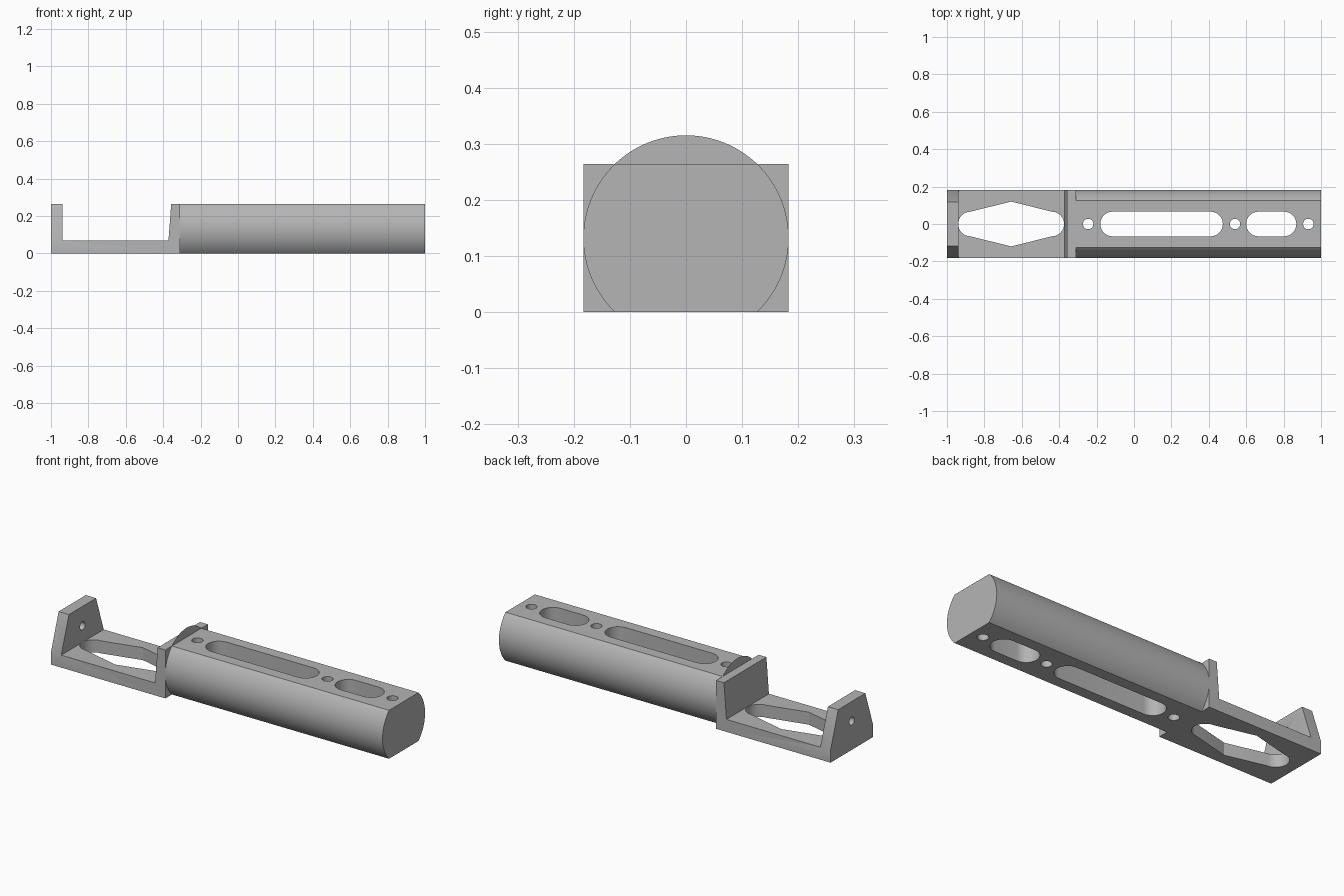
import bpy, bmesh, math
from mathutils import Vector

if "Cube" in bpy.data.objects:
    bpy.data.objects.remove(bpy.data.objects["Cube"])

R, CZ, TOP, FLOOR = 0.183, 0.132, 0.264, 0.068   # round radius, its centre height, flat top, cradle floor
X_JOIN = -0.31

grey = bpy.data.materials.new("light grey")
grey.diffuse_color = (0.46, 0.46, 0.46, 1)
grey.use_nodes = True
grey.node_tree.nodes["Principled BSDF"].inputs["Base Color"].default_value = grey.diffuse_color


def prism(name, loops, axis, lo, hi):
    """Extrude closed 2D outlines along an axis; the outline uses the other two axes in order."""
    def place(p, t):
        c = list(p)
        c.insert(axis, t)
        return Vector(c)
    bm = bmesh.new()
    for pts in loops:
        a = [bm.verts.new(place(p, lo)) for p in pts]
        if hi is None:
            bm.faces.new(a)
            continue
        b = [bm.verts.new(place(p, hi)) for p in pts]
        bm.faces.new(a)
        bm.faces.new(b[::-1])
        for i in range(len(a)):
            j = (i + 1) % len(a)
            bm.faces.new((a[j], a[i], b[i], b[j]))
    bmesh.ops.recalc_face_normals(bm, faces=bm.faces)
    me = bpy.data.meshes.new(name)
    bm.to_mesh(me)
    bm.free()
    me.materials.append(grey)
    ob = bpy.data.objects.new(name, me)
    bpy.context.collection.objects.link(ob)
    return ob


def arc(cx, cy, r, a0, a1, n):
    return [(cx + r * math.cos(math.radians(a0 + (a1 - a0) * i / n)),
             cy + r * math.sin(math.radians(a0 + (a1 - a0) * i / n))) for i in range(n + 1)]


def circle(cx, cy, r):
    return arc(cx, cy, r, 0, 360, 32)[:-1]


def slot(x0, x1, r, bulge=None):
    """Round-ended slot along x, optionally widened to a point in the middle."""
    mid = (x0 + x1) / 2
    pts = arc(x1 - r, 0, r, -90, 90, 16)
    if bulge:
        pts.append((mid, bulge))
    pts += arc(x0 + r, 0, r, 90, 270, 16)
    if bulge:
        pts.append((mid, -bulge))
    return pts


def cut(ob, cutter):
    cutter.hide_render = True
    m = ob.modifiers.new("cut", 'BOOLEAN')
    m.operation, m.solver, m.object = 'DIFFERENCE', 'EXACT', cutter
    bpy.context.view_layer.objects.active = ob
    bpy.ops.object.modifier_apply(modifier=m.name)
    bpy.data.objects.remove(cutter)


def smooth(ob):
    bpy.ops.object.select_all(action='DESELECT')
    ob.select_set(True)
    bpy.context.view_layer.objects.active = ob
    bpy.ops.object.shade_smooth_by_angle(angle=math.radians(25))


# Rounded bar with flat top and bottom
half = math.degrees(math.asin((TOP - CZ) / R))
body = prism("body", [arc(0, CZ, R, -half, half, 40) + arc(0, CZ, R, 180 - half, 180 + half, 40)],
             0, X_JOIN, 1.0)
cut(body, prism("body_cutter",
                [slot(-0.18, 0.475, 0.066), slot(0.60, 0.868, 0.066)]
                + [circle(x, 0, 0.028) for x in (-0.245, 0.54, 0.932)], 2, -0.1, 0.5))
smooth(body)

# Open cradle: floor, end plate and sloped wall against the bar
cradle = prism("cradle", [[(-1, 0), (X_JOIN, 0), (X_JOIN, TOP), (-0.357, TOP), (-0.372, FLOOR),
                           (-0.938, FLOOR), (-0.938, TOP), (-1, TOP)]], 1, -R, R)
cut(cradle, prism("floor_cutter", [slot(-0.94, -0.374, 0.066, 0.12)], 2, -0.1, 0.2))

# Tapered sides and pin hole of the end plate
taper = [[(s * R, FLOOR), (s * 0.117, TOP), (s * 0.10, TOP + 0.05), (s * 0.3, TOP + 0.05),
          (s * 0.3, FLOOR)] for s in (1, -1)]
cut(cradle, prism("end_plate_cutter", taper + [circle(0, 0.157, 0.022)], 0, -1.1, -0.9))
smooth(cradle)

# Paper-thin round crest standing above the joint
prism("crest", [arc(0, CZ, R, half, 180 - half, 32)], 0, X_JOIN, None)
